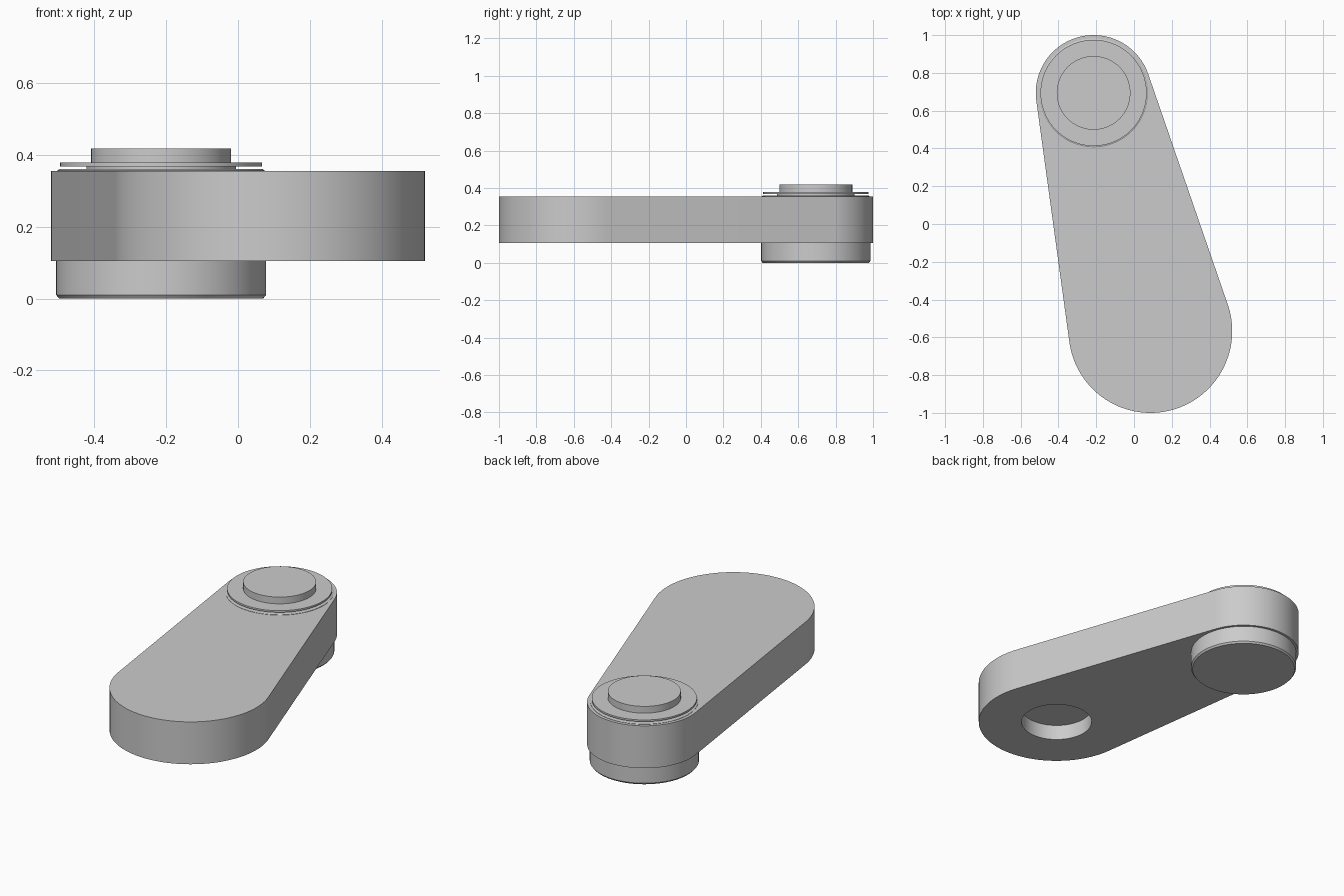
import bpy, bmesh
from math import pi, cos, sin, acos, atan2, hypot

cube = bpy.data.objects.get("Cube")
if cube:
    bpy.data.objects.remove(cube, do_unlink=True)

grey = bpy.data.materials.new("plain grey")
grey.use_nodes = True
grey.diffuse_color = (0.6, 0.6, 0.6, 1)
grey.node_tree.nodes["Principled BSDF"].inputs["Base Color"].default_value = (0.6, 0.6, 0.6, 1)

SEGMENTS = 96
BIG, BIG_R = (0.087, -0.567), 0.433        # wide end of the link
SMALL, SMALL_R = (-0.214, 0.694), 0.306    # narrow end of the link
BOTTOM, TOP = 0.105, 0.355


def make_object(name, bm):
    bmesh.ops.recalc_face_normals(bm, faces=bm.faces)
    mesh = bpy.data.meshes.new(name)
    bm.to_mesh(mesh)
    bm.free()
    obj = bpy.data.objects.new(name, mesh)
    bpy.context.collection.objects.link(obj)
    mesh.materials.append(grey)
    return obj


def smooth(obj):
    bpy.ops.object.select_all(action='DESELECT')
    obj.select_set(True)
    bpy.context.view_layer.objects.active = obj
    bpy.ops.object.shade_smooth_by_angle(angle=pi / 6)


def turned(name, centre, rings):
    """Closed round part from (radius, height) rings, bottom to top."""
    bm = bmesh.new()
    loops = []
    for r, z in rings:
        angles = [2 * pi * i / SEGMENTS for i in range(SEGMENTS)]
        loops.append([bm.verts.new((centre[0] + r * cos(a), centre[1] + r * sin(a), z))
                      for a in angles])
    for low, high in zip(loops, loops[1:]):
        for i in range(SEGMENTS):
            j = (i + 1) % SEGMENTS
            bm.faces.new((low[i], low[j], high[j], high[i]))
    bm.faces.new(loops[0])
    bm.faces.new(loops[-1])
    return make_object(name, bm)


def arc(centre, r, start, end, steps=72):
    return [(centre[0] + r * cos(start + (end - start) * i / steps),
             centre[1] + r * sin(start + (end - start) * i / steps))
            for i in range(steps + 1)]


# Tapered link: two arcs joined by their common tangents
dx, dy = SMALL[0] - BIG[0], SMALL[1] - BIG[1]
heading = atan2(dy, dx)
spread = acos((BIG_R - SMALL_R) / hypot(dx, dy))
outline = arc(SMALL, SMALL_R, heading - spread, heading + spread)
outline += arc(BIG, BIG_R, heading + spread, heading - spread + 2 * pi)
bm = bmesh.new()
base = bm.faces.new([bm.verts.new((x, y, BOTTOM)) for x, y in outline])
solid = bmesh.ops.extrude_face_region(bm, geom=[base], use_keep_orig=True)
for v in solid["geom"]:
    if isinstance(v, bmesh.types.BMVert):
        v.co.z = TOP
link = make_object("link_body", bm)

# Blind socket under the wide end
cutter = turned("socket_cutter", BIG, [(0.195, BOTTOM - 0.1), (0.195, BOTTOM + 0.09)])
cutter.hide_render = True
cut = link.modifiers.new("socket", 'BOOLEAN')
cut.operation, cut.solver, cut.object = 'DIFFERENCE', 'EXACT', cutter
bpy.context.view_layer.objects.active = link
bpy.ops.object.modifier_apply(modifier=cut.name)
bpy.data.objects.remove(cutter, do_unlink=True)
smooth(link)

# Boss below and stacked pin parts above the narrow end
PIN = (-0.214, 0.694)
parts = {
    "lower_boss": [(0.284, 0), (0.292, 0.01), (0.292, BOTTOM + 0.01)],
    "seat_ring": [(0.288, TOP - 0.01), (0.288, TOP + 0.002), (0.283, TOP + 0.005)],
    "pin_neck": [(0.208, TOP), (0.208, 0.37)],
    "pin_flange": [(0.281, 0.368), (0.281, 0.378)],
    "pin_cap": [(0.195, 0.374), (0.195, 0.418)],
}
for name, rings in parts.items():
    smooth(turned(name, PIN, rings))
